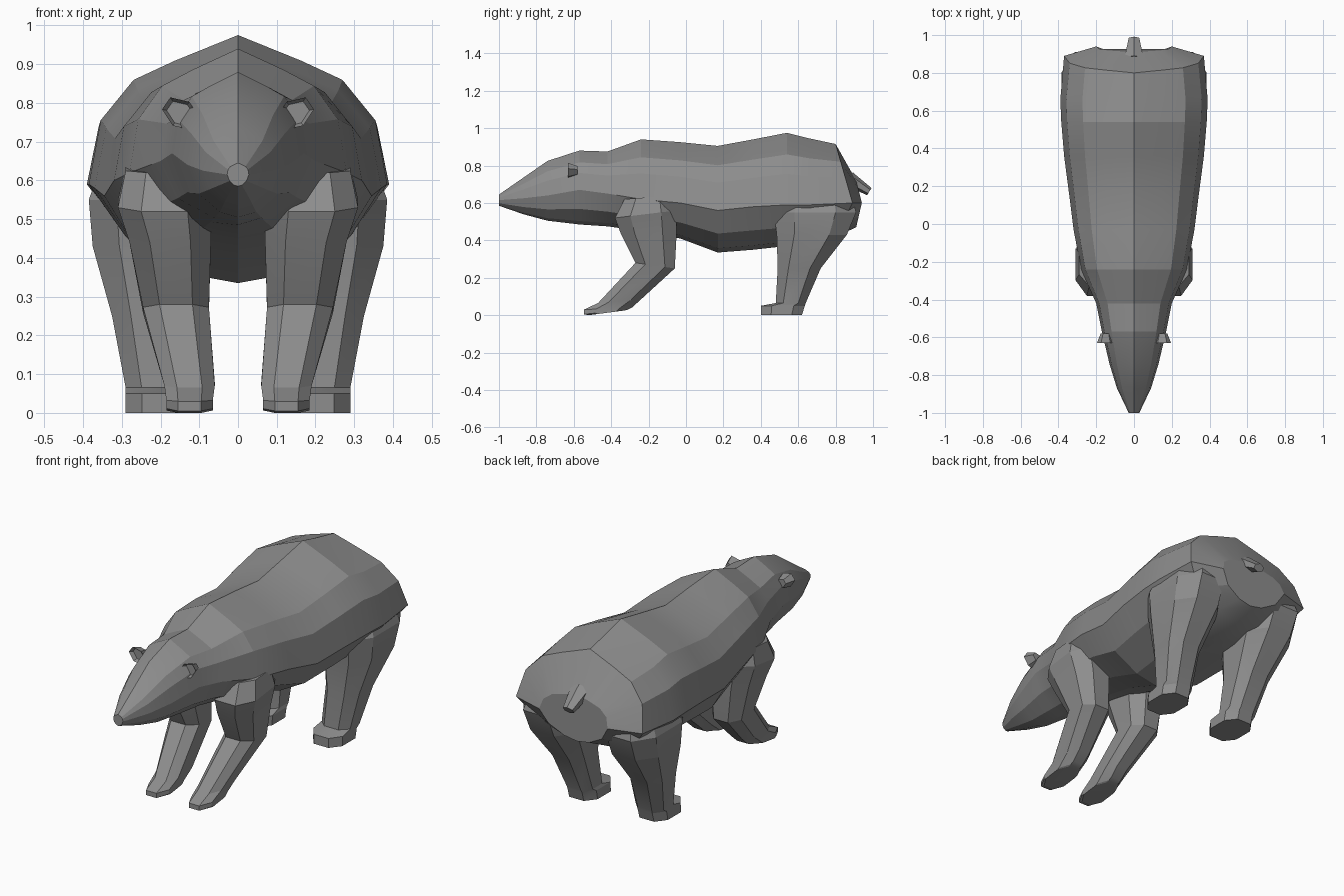
import bpy, bmesh, math
from mathutils import Vector, Matrix

cube = bpy.data.objects.get("Cube")
if cube:
    bpy.data.objects.remove(cube, do_unlink=True)

grey = bpy.data.materials.new("grey_fur")
grey.use_nodes = True
colour = (0.27, 0.27, 0.27, 1)
grey.diffuse_color = colour
grey.node_tree.nodes["Principled BSDF"].inputs["Base Color"].default_value = colour


def finish(bm, name, mirrored=False):
    """Turn a bmesh into a named, shaded object, optionally mirrored in x."""
    bmesh.ops.recalc_face_normals(bm, faces=bm.faces)
    mesh = bpy.data.meshes.new(name)
    bm.to_mesh(mesh)
    bm.free()
    mesh.materials.append(grey)
    obj = bpy.data.objects.new(name, mesh)
    bpy.context.collection.objects.link(obj)
    if mirrored:
        obj.modifiers.new("Mirror", "MIRROR")
    bpy.ops.object.select_all(action="DESELECT")
    obj.select_set(True)
    bpy.context.view_layer.objects.active = obj
    bpy.ops.object.shade_smooth_by_angle(angle=math.radians(16))
    return obj


def loft(name, rings, mirrored=False):
    """Skin a sequence of closed rings and cap both ends."""
    bm = bmesh.new()
    loops = [[bm.verts.new(p) for p in ring] for ring in rings]
    for a, b in zip(loops, loops[1:]):
        for i in range(len(a)):
            j = (i + 1) % len(a)
            bm.faces.new((a[i], a[j], b[j], b[i]))
    bm.faces.new(loops[0])
    bm.faces.new(loops[-1])
    return finish(bm, name, mirrored)


# Cross-section of the trunk: x as a share of the half width, height from -1 to 1
PROFILE = [(0, 1), (.42, .83), (.7, .7), (.92, .43), (1, 0), (.78, -.55), (.36, -.9), (0, -1)]


def trunk_ring(y, lean, width, top, mid, bottom):
    outline = PROFILE + [(-u, v) for u, v in PROFILE[-2:0:-1]]
    ring = []
    for u, v in outline:
        z = mid + v * (top - mid if v > 0 else mid - bottom)
        ring.append(Vector((u * width, y + lean * (1 - abs(v)), z)))
    return ring


# Head and trunk in one skin: y, lean, half width, top, middle, bottom
body_sections = [
    (-1, 0, .028, .645, .615, .585),
    (-.87, 0, .09, .735, .625, .54),
    (-.74, 0, .13, .825, .64, .505),
    (-.57, 0, .17, .88, .67, .485),
    (-.42, 0, .2, .875, .65, .475),
    (-.24, 0, .28, .94, .62, .45),
    (-.03, 0, .32, .925, .6, .41),
    (.17, 0, .345, .905, .56, .335),
    (.36, 0, .37, .94, .58, .35),
    (.54, 0, .385, .975, .59, .37),
    (.66, 0, .39, .945, .59, .38),
    (.8, .09, .37, .915, .6, .42),
    (.91, .03, .2, .72, .6, .47),
]
loft("body", [trunk_ring(*s) for s in body_sections])


def leg_ring(front, back, inner, outer):
    """Octagon between a front and a back (y, z) point, with cut corners."""
    ring = []
    c = .25
    for u, v in [(c, 0), (1 - c, 0), (1, c), (1, 1 - c), (1 - c, 1), (c, 1), (0, 1 - c), (0, c)]:
        y, z = Vector(front).lerp(Vector(back), v)
        ring.append(Vector((inner + u * (outer - inner), y, z)))
    return ring


# Front legs, sloping forward from the shoulder to the paw
front_sections = [
    ((-.52, 0), (-.33, .025), .065, .185),
    ((-.545, .005), (-.31, .03), .065, .185),
    ((-.545, .03), (-.29, .04), .065, .185),
    ((-.47, .065), (-.24, .085), .06, .19),
    ((-.27, .28), (-.06, .25), .075, .245),
    ((-.35, .44), (-.05, .44), .07, .28),
    ((-.38, .52), (-.05, .56), .07, .31),
    ((-.33, .62), (-.08, .64), .08, .29),
]
loft("front_legs", [leg_ring(*s) for s in front_sections], True)

# Hind legs with a broad thigh and a short toe
hind_sections = [
    ((.4, 0), (.62, 0), .12, .29),
    ((.4, .05), (.635, .05), .12, .29),
    ((.48, .065), (.64, .065), .125, .29),
    ((.49, .25), (.72, .25), .13, .325),
    ((.485, .43), (.86, .43), .1, .375),
    ((.47, .55), (.91, .55), .1, .385),
    ((.52, .65), (.88, .65), .1, .35),
]
loft("hind_legs", [leg_ring(*s) for s in hind_sections], True)

# Ears: slanted six-sided cups with a sunken inner face
bm = bmesh.new()
bmesh.ops.create_cone(bm, cap_ends=True, segments=6, radius1=.03, radius2=.05, depth=.05)
front = max(bm.faces, key=lambda f: f.calc_center_median().z)
bmesh.ops.inset_region(bm, faces=[front], thickness=.012)
bmesh.ops.translate(bm, verts=front.verts, vec=(0, 0, -.02))
slant = Matrix.Rotation(math.radians(-35), 4, "Y")
facing = Matrix.Rotation(math.radians(90), 4, "X")
squash = Matrix.Diagonal((1.08, .75, 1, 1))
bm.transform(Matrix.Translation((.147, -.605, .772)) @ slant @ facing @ squash)
finish(bm, "ears", True)

# Eyes
bm = bmesh.new()
bmesh.ops.create_uvsphere(bm, u_segments=8, v_segments=6, radius=.008,
                          matrix=Matrix.Translation((.058, -.83, .72)))
finish(bm, "eyes", True)

# Nose pad
bm = bmesh.new()
bmesh.ops.create_uvsphere(bm, u_segments=8, v_segments=6, radius=.03)
bm.transform(Matrix.Translation((0, -.982, .618)) @ Matrix.Diagonal((1, .6, .7, 1)))
finish(bm, "nose")

# Tail: a short tapered stub pointing back and down
bm = bmesh.new()
bmesh.ops.create_cone(bm, cap_ends=True, segments=6, radius1=.058, radius2=.032, depth=.13)
bm.transform(Matrix.Translation((0, .925, .695)) @ Matrix.Rotation(math.radians(-122), 4, "X")
             @ Matrix.Diagonal((1, .7, 1, 1)))
finish(bm, "tail")
